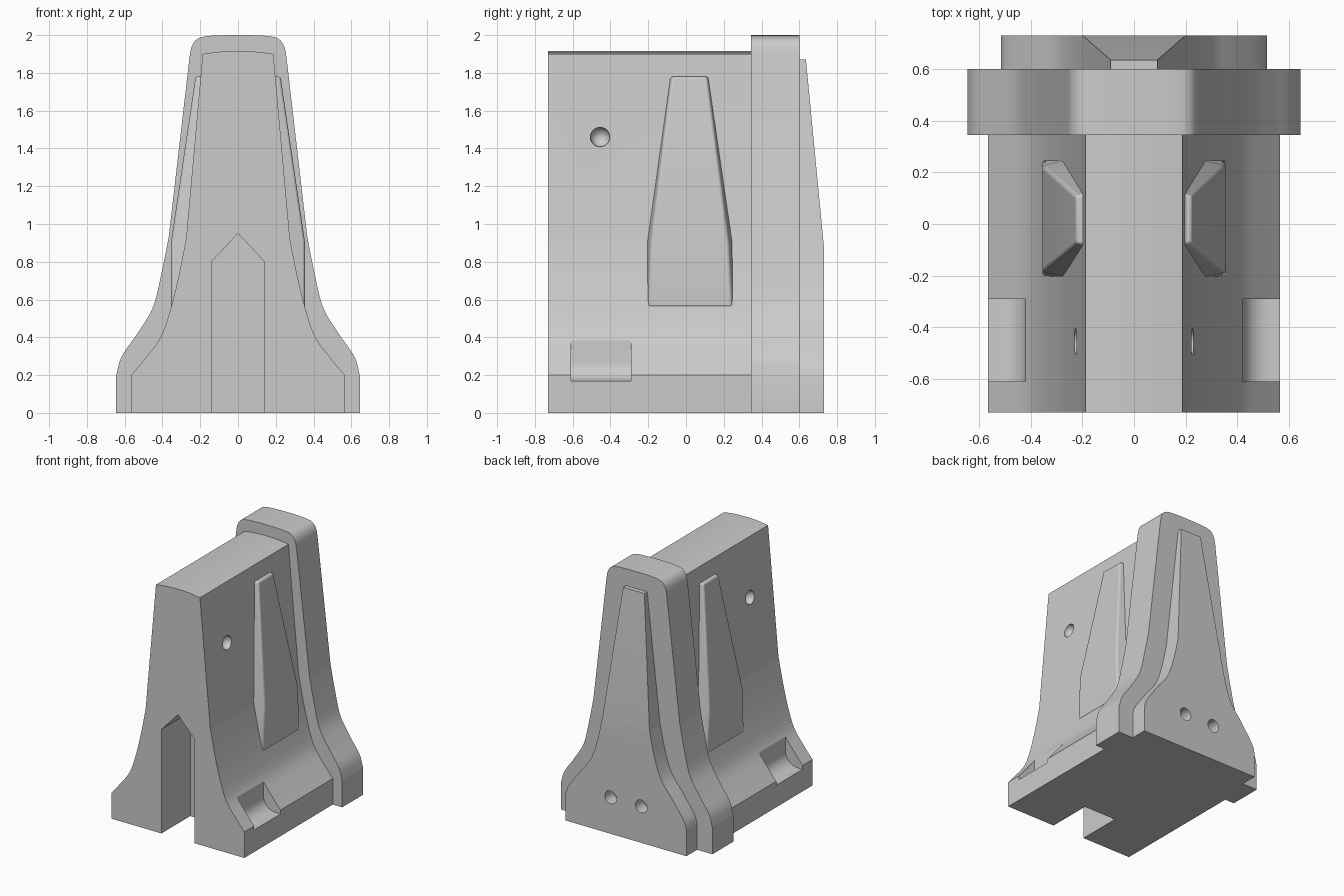
import bpy, bmesh
from math import cos, sin, pi
from mathutils import Vector

if "Cube" in bpy.data.objects:
    bpy.data.objects.remove(bpy.data.objects["Cube"])


def make_object(name, bm):
    bmesh.ops.recalc_face_normals(bm, faces=bm.faces)
    me = bpy.data.meshes.new(name)
    bm.to_mesh(me)
    bm.free()
    ob = bpy.data.objects.new(name, me)
    bpy.context.collection.objects.link(ob)
    return ob


def extruded(pts, y0, y1):
    """Prism from an (x, z) outline, running along y."""
    bm = bmesh.new()
    face = bm.faces.new([bm.verts.new((x, y0, z)) for x, z in pts])
    new = bmesh.ops.extrude_face_region(bm, geom=[face])["geom"]
    moved = [v for v in new if isinstance(v, bmesh.types.BMVert)]
    bmesh.ops.translate(bm, verts=moved, vec=(0, y1 - y0, 0))
    return bm


def smooth_curve(pts, n=6):
    """Catmull-Rom curve through the points."""
    p = [Vector(q) for q in pts]
    p = [2 * p[0] - p[1]] + p + [2 * p[-1] - p[-2]]
    out = []
    for a, b, c, d in zip(p, p[1:], p[2:], p[3:]):
        for i in range(n):
            t = i / n
            out.append(0.5 * (2 * b + (c - a) * t + (2 * a - 5 * b + 4 * c - d) * t * t
                              + (3 * b - a - 3 * c + d) * t ** 3))
    return [tuple(q) for q in out] + [tuple(pts[-1])]


def mirrored(half):
    return half + [(-x, z) for x, z in reversed(half) if x > 1e-6]


def circle(cx, cz, r, n=24):
    return [(cx + r * cos(2 * pi * i / n), cz + r * sin(2 * pi * i / n)) for i in range(n)]


def cut(ob, bm):
    cutter = make_object("cutter", bm)
    cutter.hide_render = True
    mod = ob.modifiers.new("cut", "BOOLEAN")
    mod.operation = "DIFFERENCE"
    mod.solver = "EXACT"
    mod.object = cutter
    bpy.context.view_layer.objects.active = ob
    bpy.ops.object.modifier_apply(modifier=mod.name)
    bpy.data.objects.remove(cutter)


def shade(ob):
    bpy.ops.object.select_all(action="DESELECT")
    ob.select_set(True)
    bpy.context.view_layer.objects.active = ob
    bpy.ops.object.shade_smooth_by_angle(angle=0.45)


# main wall with flared foot and slightly crowned top
half = [(0.565, 0)] + smooth_curve([(0.565, 0.2), (0.49, 0.29), (0.41, 0.4), (0.36, 0.54),
                                    (0.315, 0.72), (0.275, 0.92)])
half += [(0.187, 1.9), (0.12, 1.91), (0.05, 1.915)]
wall = make_object("wall", extruded(mirrored(half), -0.73, 0.345))

# pointed slot in the front
cut(wall, extruded([(-0.14, -0.1), (0.14, -0.1), (0.14, 0.8), (0, 0.95), (-0.14, 0.8)],
                   -0.85, -0.38))

# foot pockets and round dimples on both sides
corner = [(0.52 - 0.1 * sin(a), 0.27 - 0.1 * cos(a)) for a in [pi / 2 * i / 8 for i in range(9)]]
for s in (1, -1):
    pocket = [(0.75, 0.17)] + corner + [(0.42, 0.5), (0.75, 0.5)]
    cut(wall, extruded([(s * x, z) for x, z in pocket], -0.61, -0.29))
    bm = bmesh.new()
    bmesh.ops.create_uvsphere(bm, u_segments=24, v_segments=12, radius=0.052)
    bmesh.ops.translate(bm, verts=bm.verts, vec=(s * 0.224, -0.455, 1.46))
    cut(wall, bm)
shade(wall)

# larger collar behind the wall
half = [(0.645, 0)] + smooth_curve([(0.645, 0.2), (0.615, 0.3), (0.53, 0.425), (0.45, 0.56),
                                    (0.405, 0.74), (0.367, 0.93)])
half += smooth_curve([(0.257, 1.88), (0.245, 1.94), (0.215, 1.98), (0.16, 1.995), (0.06, 2.0)], 4)
collar = make_object("collar", extruded(mirrored(half), 0.345, 0.6))
shade(collar)

# tapered rear panel, leaning inwards above its middle, with two bolt holes
half = [(0.515, 0)] + smooth_curve([(0.515, 0.2), (0.49, 0.27), (0.39, 0.41), (0.3, 0.53),
                                    (0.245, 0.68), (0.2, 0.88)]) + [(0.09, 1.87)]
bm = extruded(mirrored(half), 0.6, 0.73)
bmesh.ops.bisect_plane(bm, geom=bm.verts[:] + bm.edges[:] + bm.faces[:], dist=1e-4,
                       plane_co=(0, 0, 0.88), plane_no=(0, 0, 1))
for v in bm.verts:
    if v.co.y > 0.7 and v.co.z > 0.88:
        v.co.y -= 0.095 * (v.co.z - 0.88) / 0.99
panel = make_object("rear_panel", bm)
for s in (1, -1):
    cut(panel, extruded(circle(s * 0.13, 0.28, 0.05), 0.63, 0.85))
shade(panel)

# raised tapering rib on each side: rows of (x, y front, y back, z)
rows = [(0.225, -0.075, 0.11, 1.78), (0.355, -0.185, 0.225, 0.9), (0.355, -0.2, 0.245, 0.56)]
for s, side in ((1, "right"), (-1, "left")):
    bm = bmesh.new()
    for x, a, b, z in rows:
        bm.verts.new((s * x, a, z))
        bm.verts.new((s * x, b, z))
        bm.verts.new((s * (x - 0.12), a - 0.03, z))
        bm.verts.new((s * (x - 0.12), b + 0.03, z))
    bmesh.ops.convex_hull(bm, input=bm.verts)
    bmesh.ops.dissolve_limit(bm, angle_limit=0.02, verts=bm.verts, edges=bm.edges)
    rib = make_object("rib_" + side, bm)
    bev = rib.modifiers.new("soft edges", "BEVEL")
    bev.width = 0.012
    bev.segments = 3
    bev.angle_limit = 0.6
    shade(rib)
